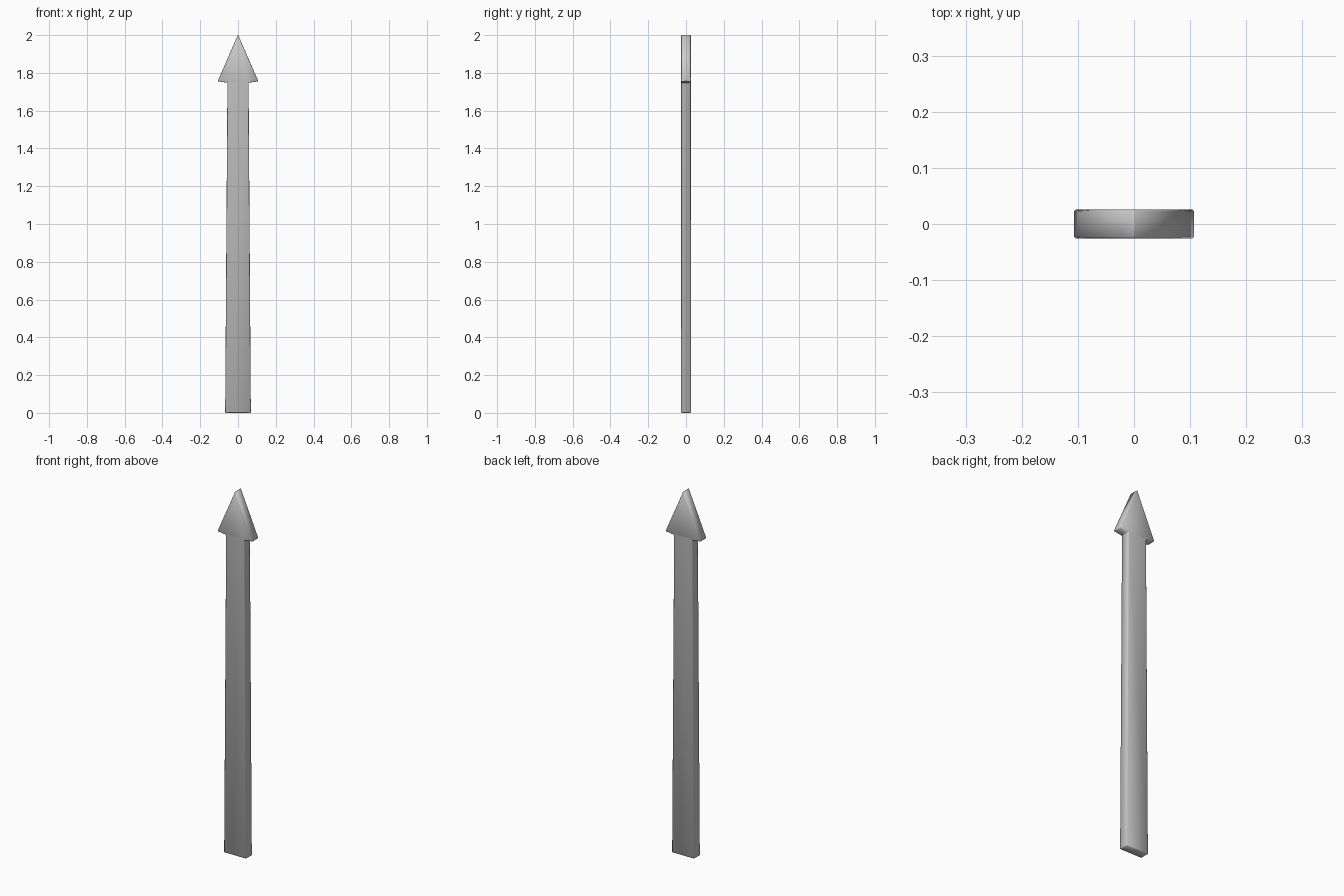
import bpy, bmesh

if "Cube" in bpy.data.objects:
    bpy.data.objects.remove(bpy.data.objects["Cube"])

HALF_T = 0.026

# Right half of the outline: shaft foot, shaft top, barb tip; then the apex
half = [(0.068, 0.0), (0.056, 1.748), (0.108, 1.755)]
apex = (0.0, 2.003)

bm = bmesh.new()
foot_r, top_r, barb_r = [bm.verts.new((x, -HALF_T, z)) for x, z in half]
foot_l, top_l, barb_l = [bm.verts.new((-x, -HALF_T, z)) for x, z in half]
tip = bm.verts.new((apex[0], -HALF_T, apex[1]))

# Tapered shaft and arrow-shaped head as one flat plate
shaft = bm.faces.new((foot_l, foot_r, top_r, top_l))
head = bm.faces.new((top_l, top_r, barb_r, tip, barb_l))

# Thicken into a slab, keeping the first faces as the front
geom = bmesh.ops.extrude_face_region(bm, geom=[shaft, head], use_keep_orig=True)["geom"]
back = [g for g in geom if isinstance(g, bmesh.types.BMVert)]
bmesh.ops.translate(bm, verts=back, vec=(0, 2 * HALF_T, 0))
bmesh.ops.recalc_face_normals(bm, faces=bm.faces)

# Tiny softened edges everywhere except the flat shaft/head seam
sharp = [e for e in bm.edges if len(e.link_faces) == 2 and e.calc_face_angle() > 0.3]
bmesh.ops.bevel(bm, geom=sharp, offset=0.003, segments=1, affect='EDGES',
                clamp_overlap=True)
bmesh.ops.recalc_face_normals(bm, faces=bm.faces)
for f in bm.faces:
    f.smooth = True

mesh = bpy.data.meshes.new("fence_picket")
bm.to_mesh(mesh)
bm.free()
picket = bpy.data.objects.new("fence_picket", mesh)
bpy.context.collection.objects.link(picket)
